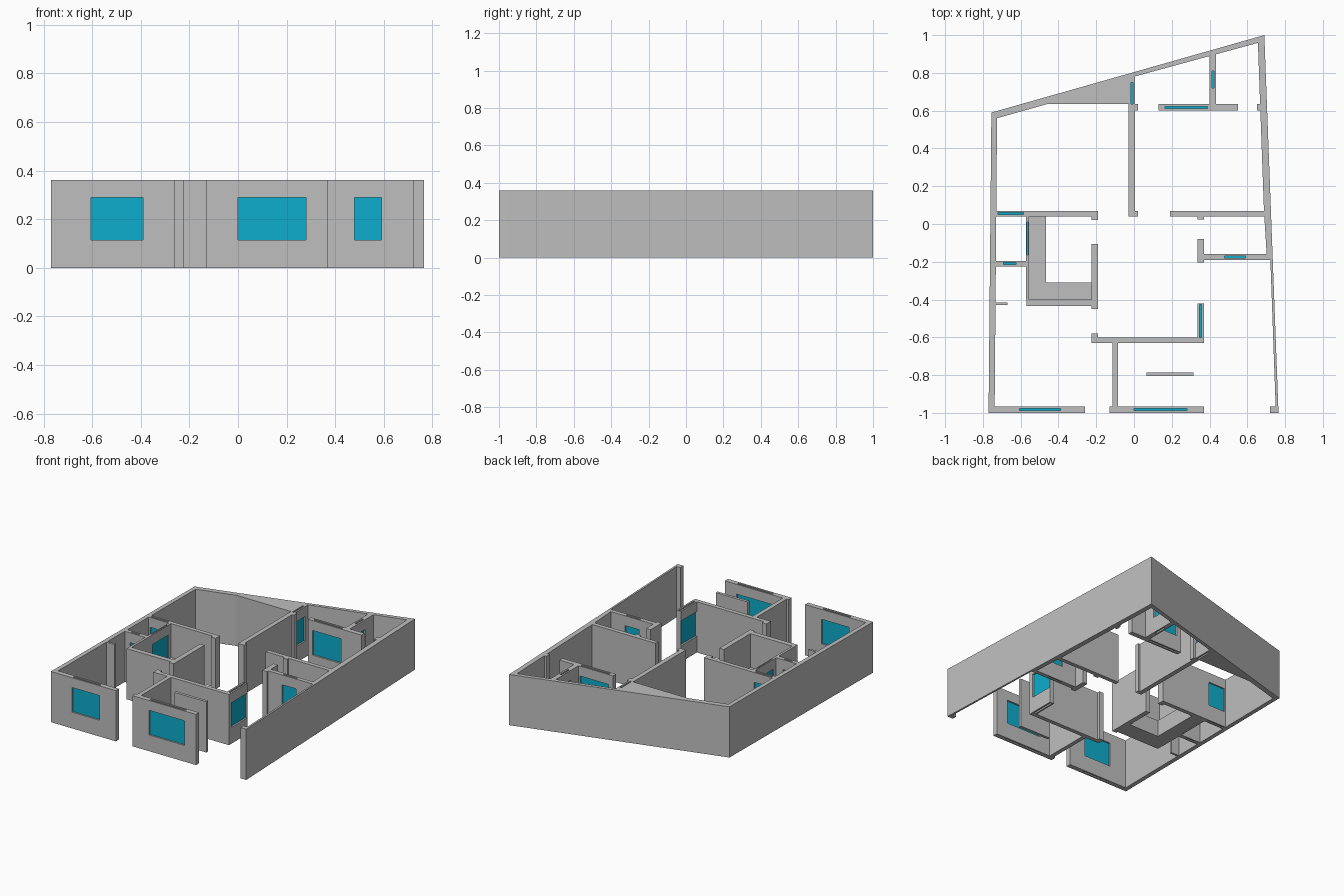
import bpy
import bmesh

cube = bpy.data.objects.get("Cube")
if cube:
    bpy.data.objects.remove(cube, do_unlink=True)

HEIGHT = 0.36
SILL, HEAD = 0.115, 0.29


def make_material(name, color):
    mat = bpy.data.materials.new(name)
    mat.use_nodes = True
    mat.diffuse_color = color
    mat.node_tree.nodes["Principled BSDF"].inputs["Base Color"].default_value = color
    return mat


PLASTER = make_material("grey plaster", (0.52, 0.52, 0.52, 1))
GLASS = make_material("cyan glass", (0.004, 0.42, 0.61, 1))


def add_prism(bm, outline, z0=0.0, z1=HEIGHT, slot=0):
    """Extrude a plan outline between two heights."""
    base = bm.faces.new([bm.verts.new((x, y, z0)) for x, y in outline])
    grown = bmesh.ops.extrude_face_region(bm, geom=[base], use_keep_orig=True)
    top = [v for v in grown["geom"] if isinstance(v, bmesh.types.BMVert)]
    bmesh.ops.translate(bm, verts=top, vec=(0, 0, z1 - z0))
    for f in {f for v in top for f in v.link_faces} | {base}:
        f.material_index = slot


def finish(name, bm):
    bmesh.ops.recalc_face_normals(bm, faces=bm.faces[:])
    mesh = bpy.data.meshes.new(name)
    bm.to_mesh(mesh)
    bm.free()
    mesh.materials.append(PLASTER)
    mesh.materials.append(GLASS)
    obj = bpy.data.objects.new(name, mesh)
    bpy.context.collection.objects.link(obj)


def solid(name, outline, z1=HEIGHT):
    bm = bmesh.new()
    add_prism(bm, outline, z1=z1)
    finish(name, bm)


def wall(name, x0, x1, y0, y1, window=None):
    """Straight wall; a window is a (start, end) span along its length."""
    bm = bmesh.new()
    along_x = x1 - x0 > y1 - y0
    a0, a1, t0, t1 = (x0, x1, y0, y1) if along_x else (y0, y1, x0, x1)

    def block(a, b, s, t, z0=0.0, z1=HEIGHT, slot=0):
        if b - a < 0.001:
            return
        pts = [(a, s), (b, s), (b, t), (a, t)]
        add_prism(bm, pts if along_x else [(q, p) for p, q in pts], z0, z1, slot)

    if window is None:
        block(a0, a1, t0, t1)
    else:
        w0, w1 = window
        third = (t1 - t0) / 3
        block(a0, w0, t0, t1)
        block(w1, a1, t0, t1)
        # Hollow double skin above and below the pane
        for s in (t0, t1 - third):
            block(w0, w1, s, s + third, 0, SILL)
            block(w0, w1, s, s + third, HEAD, HEIGHT)
        block(w0, w1, t0 + third, t1 - third, SILL, HEAD, 1)
    finish(name, bm)


# Slanted outer shell
solid("left_outer_wall", [(-0.77, -1), (-0.738, -1), (-0.725, 0.56), (-0.755, 0.59)])
solid("back_outer_wall_left", [(-0.755, 0.59), (-0.725, 0.56), (0, 0.765), (0, 0.804)])
solid("back_outer_wall_right", [(0, 0.804), (0, 0.78), (0.66, 0.96), (0.69, 1)])
solid("right_outer_wall", [(0.69, 1), (0.656, 0.96), (0.688, 0.07), (0.703, -0.17),
                           (0.722, -0.19), (0.75, -0.97), (0.765, -1)])
solid("back_corner_fill", [(-0.48, 0.635), (-0.02, 0.635), (-0.02, 0.765)])
wall("right_wall_end", 0.72, 0.765, -1, -0.965)

# Front facade
wall("front_left_wall", -0.77, -0.26, -1, -0.965, (-0.605, -0.39))
wall("front_middle_wall", -0.13, 0.37, -1, -0.965, (0.0, 0.28))
wall("front_screen", 0.065, 0.315, -0.805, -0.785)

# Front room
wall("front_room_side_wall", -0.115, -0.085, -0.965, -0.63)
wall("front_room_back_wall", -0.225, 0.37, -0.63, -0.60)
wall("front_room_door_stub", -0.225, -0.19, -0.60, -0.58)
wall("front_room_window_wall", 0.335, 0.37, -0.60, -0.42, (-0.60, -0.425))

# Right room
wall("right_room_front_wall", 0.335, 0.73, -0.19, -0.16, (0.48, 0.59))
wall("right_room_door_post", 0.335, 0.37, -0.205, -0.08)
wall("right_room_back_wall", 0.19, 0.71, 0.04, 0.07)
wall("right_room_back_stub", 0.335, 0.37, 0.025, 0.04)

# Kitchen, closets and counter
wall("kitchen_back_wall", -0.745, -0.19, 0.04, 0.07, (-0.72, -0.585))
wall("kitchen_back_stub", -0.225, -0.19, 0.02, 0.04)
wall("kitchen_right_wall", -0.225, -0.19, -0.45, -0.105)
wall("kitchen_front_wall", -0.57, -0.225, -0.435, -0.40)
wall("kitchen_left_wall", -0.572, -0.555, -0.40, 0.04, (-0.165, 0.01))
wall("closet_wall", -0.755, -0.57, -0.225, -0.195, (-0.69, -0.625))
wall("closet_stub", -0.75, -0.67, -0.43, -0.415)
solid("kitchen_counter", [(-0.555, 0.04), (-0.555, -0.40), (-0.225, -0.40),
                          (-0.225, -0.31), (-0.465, -0.31), (-0.465, 0.04)], 0.12)

# Back rooms
wall("back_divider_wall", -0.028, 0.005, 0.04, 0.78, (0.635, 0.75))
wall("back_divider_foot", 0.005, 0.02, 0.04, 0.07)
wall("back_divider_stub", 0.005, 0.02, 0.60, 0.635)
wall("back_window_wall", 0.13, 0.55, 0.60, 0.635, (0.165, 0.39))
wall("back_right_stub", 0.65, 0.69, 0.60, 0.635)
wall("back_side_wall", 0.40, 0.435, 0.635, 0.905, (0.72, 0.81))
